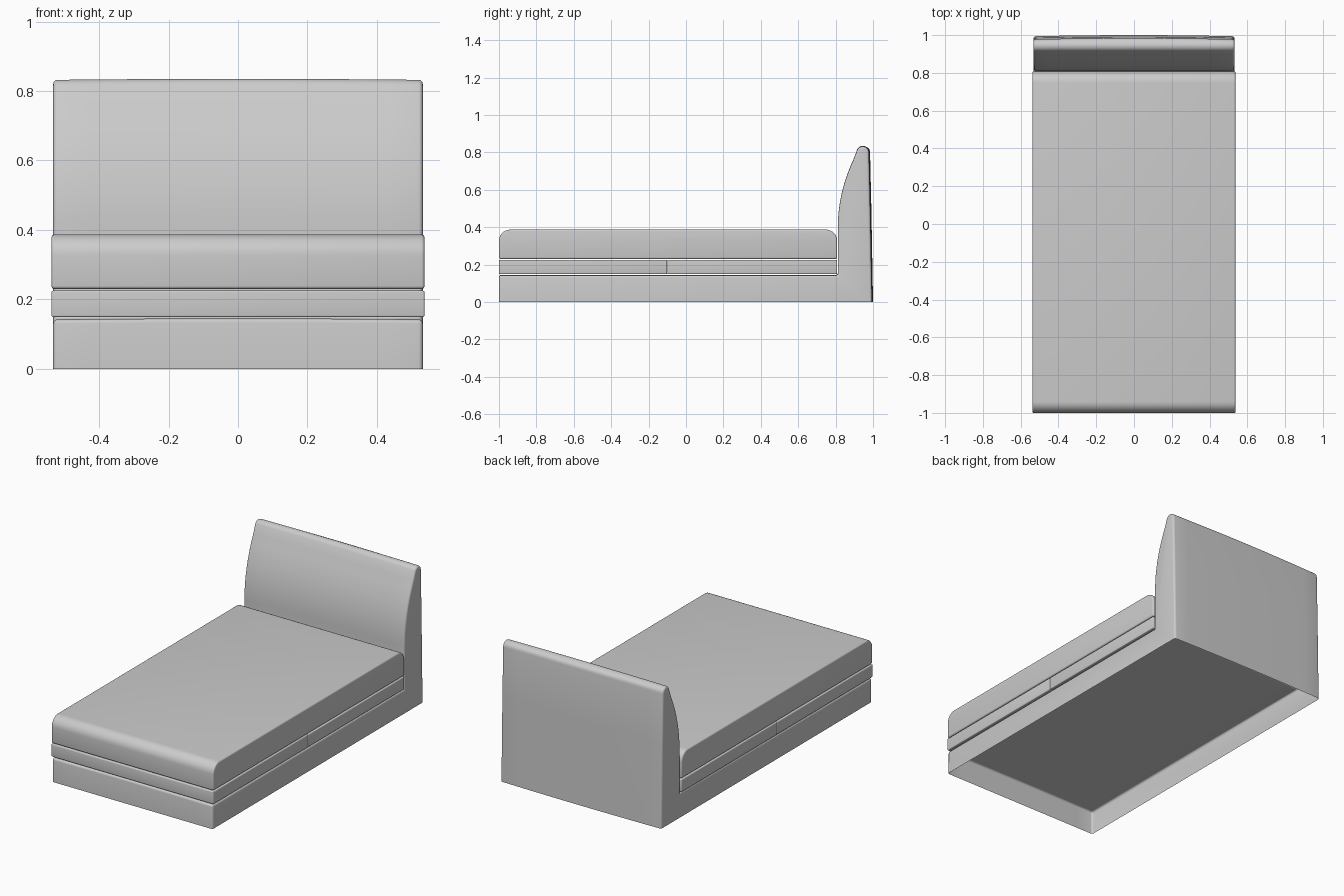
import bpy, bmesh
from math import sin, cos, radians

if "Cube" in bpy.data.objects:
    bpy.data.objects.remove(bpy.data.objects["Cube"])


def arc(cy, cz, r, a0, a1, n):
    """Points of a circular arc in the side (y, z) plane."""
    angles = [radians(a0 + (a1 - a0) * i / n) for i in range(n + 1)]
    return [(cy + r * cos(a), cz + r * sin(a)) for a in angles]


def extrude_profile(name, profile, half_w, bevel, steps=1, bulge=None, open_bottom=False):
    """Sweep a side profile across x, with optional crowning and rounded edges."""
    bm = bmesh.new()
    rows = []
    for i in range(steps + 1):
        u = 2 * i / steps - 1
        row = []
        for y, z in profile:
            dy, dz = bulge(y, z, 1 - u * u) if bulge else (0, 0)
            row.append(bm.verts.new((u * half_w, y + dy, z + dz)))
        rows.append(row)
    n = len(profile)
    for a, b in zip(rows, rows[1:]):
        # the closing segment of the profile is the bottom
        for j in range(n - 1 if open_bottom else n):
            k = (j + 1) % n
            bm.faces.new((a[j], a[k], b[k], b[j]))
    bm.faces.new(rows[0][::-1])
    bm.faces.new(rows[-1])
    bmesh.ops.recalc_face_normals(bm, faces=bm.faces)
    mesh = bpy.data.meshes.new(name)
    bm.to_mesh(mesh)
    bm.free()
    obj = bpy.data.objects.new(name, mesh)
    bpy.context.collection.objects.link(obj)
    mod = obj.modifiers.new("rounded_edges", 'BEVEL')
    mod.width = bevel
    mod.segments = 4
    mod.limit_method = 'ANGLE'
    mod.angle_limit = radians(35)
    mod.use_clamp_overlap = False
    bpy.ops.object.select_all(action='DESELECT')
    obj.select_set(True)
    bpy.context.view_layer.objects.active = obj
    bpy.ops.object.modifier_apply(modifier=mod.name)
    bpy.ops.object.shade_smooth_by_angle(angle=radians(35))
    return obj


# Base and curved headboard: one shell, open underneath
front_curve = [(0.812, 0.40)]
for i in range(1, 9):
    t = i / 9
    front_curve.append((0.812 + 0.108 * t * t, 0.40 + 0.41 * t))
base_profile = ([(-1, 0), (-1, 0.142), (0.812, 0.142)] + front_curve
                + arc(0.945, 0.799, 0.033, 152, 2, 8)
                + [(0.985, 0.5), (0.994, 0)])


def crown(y, z, k):
    return (0.006 * k if y > 0.97 else 0, 0.003 * k if z > 0.1 else 0)


extrude_profile("base_and_headboard", base_profile, 0.532, 0.012, 10, crown, True)

# Two-piece box spring, with a seam across the middle
for name, y0, y1 in (("box_spring_front", -1, -0.101), ("box_spring_rear", -0.099, 0.808)):
    extrude_profile(name, [(y0, 0.149), (y0, 0.225), (y1, 0.225), (y1, 0.149)], 0.537, 0.005)

# Mattress with deeply rounded head and foot edges
mattress_profile = ([(-1, 0.23)] + arc(-0.94, 0.327, 0.06, 180, 90, 8)
                    + arc(0.748, 0.327, 0.06, 90, 0, 8) + [(0.808, 0.23)])
extrude_profile("mattress", mattress_profile, 0.537, 0.009)
